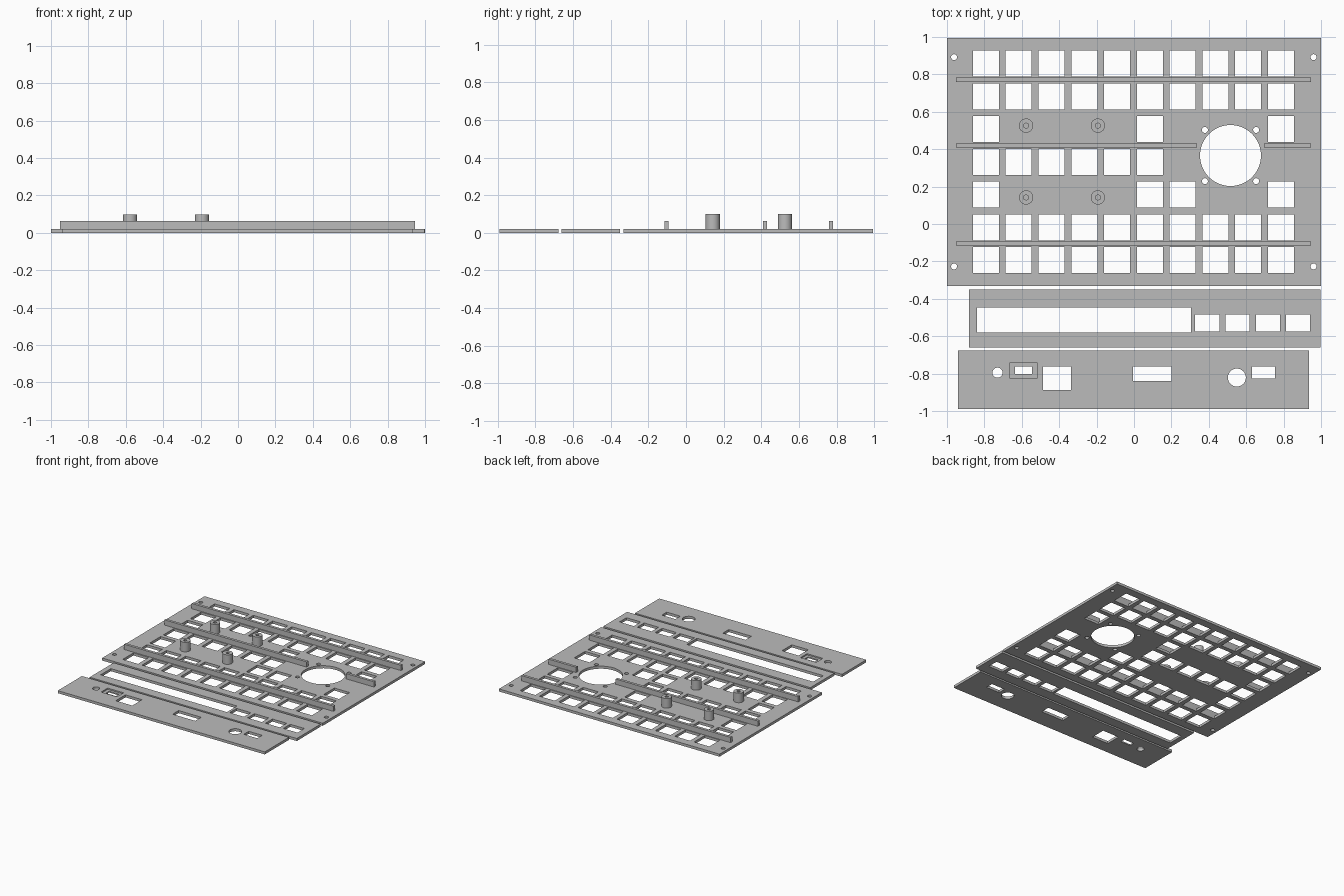
import bpy, bmesh, math

if "Cube" in bpy.data.objects:
    bpy.data.objects.remove(bpy.data.objects["Cube"])

T = 0.021          # sheet thickness
RIB_TOP = 0.064
POST_TOP = 0.099

grey = bpy.data.materials.new("plain grey")
grey.diffuse_color = (0.5, 0.5, 0.5, 1)
grey.use_nodes = True
grey.node_tree.nodes["Principled BSDF"].inputs["Base Color"].default_value = grey.diffuse_color


def rect(x0, x1, y0, y1):
    return [(x0, y0), (x1, y0), (x1, y1), (x0, y1)]


def circle(x, y, r, n=32):
    return [(x + r * math.cos(math.tau * i / n), y + r * math.sin(math.tau * i / n))
            for i in range(n)]


def sheet(name, outline, holes=(), z0=0.0, z1=T):
    """Extrude an outline with holes from z0 to z1."""
    bm = bmesh.new()
    for loop in [outline, *holes]:
        vs = [bm.verts.new((x, y, z0)) for x, y in loop]
        for a, b in zip(vs, vs[1:] + vs[:1]):
            bm.edges.new((a, b))
    bmesh.ops.triangle_fill(bm, edges=bm.edges[:], use_beauty=True, normal=(0, 0, 1))
    ext = bmesh.ops.extrude_face_region(bm, geom=bm.faces[:], use_keep_orig=True)
    top = [g for g in ext["geom"] if isinstance(g, bmesh.types.BMVert)]
    bmesh.ops.translate(bm, verts=top, vec=(0, 0, z1 - z0))
    bmesh.ops.recalc_face_normals(bm, faces=bm.faces[:])
    me = bpy.data.meshes.new(name)
    bm.to_mesh(me)
    bm.free()
    me.materials.append(grey)
    ob = bpy.data.objects.new(name, me)
    bpy.context.collection.objects.link(ob)
    bpy.ops.object.select_all(action='DESELECT')
    ob.select_set(True)
    bpy.context.view_layer.objects.active = ob
    bpy.ops.object.shade_smooth_by_angle(angle=math.radians(30))
    return ob


# Main plate: key openings on a regular grid, some positions left solid
PITCH, KEY = 0.1752, 0.139
full = range(10)
rows = [full, full, (0, 5, 9), range(6), (0, 5, 6, 9), full, full]
holes = []
for j, cols in enumerate(rows):
    y1 = 0.927 - PITCH * j
    for i in cols:
        x0 = -0.861 + PITCH * i
        holes.append(rect(x0, x0 + KEY, y1 - KEY, y1))

# Fan opening with its screw holes, and the corner screw holes
FX, FY = 0.516, 0.366
holes.append(circle(FX, FY, 0.163, 64))
holes += [circle(FX + sx * 0.137, FY + sy * 0.137, 0.016, 24)
          for sx in (-1, 1) for sy in (-1, 1)]
holes += [circle(x, y, 0.016, 24) for x in (-0.962, 0.96) for y in (-0.227, 0.892)]
sheet("main_plate", rect(-1, 1, -0.331, 0.994), holes)

# Stiffening ribs between the key rows
for name, x0, x1, y in [("back_rib", -0.952, 0.946, 0.771),
                        ("middle_rib_left", -0.952, 0.336, 0.419),
                        ("middle_rib_right", 0.695, 0.946, 0.419),
                        ("front_rib", -0.952, 0.946, -0.104)]:
    sheet(name, rect(x0, x1, y - 0.011, y + 0.011), z0=T, z1=RIB_TOP)

# Hollow board standoffs
for x in (-0.577, -0.193):
    for y in (0.142, 0.526):
        sheet("standoff", circle(x, y, 0.038), [circle(x, y, 0.014, 8)], T, POST_TOP)

# Front panel: long display slot and four button openings
slots = [rect(-0.84, 0.305, -0.579, -0.447)]
slots += [rect(x, x + 0.13, -0.574, -0.484) for x in (0.326, 0.488, 0.651, 0.812)]
sheet("front_panel", rect(-0.882, 0.996, -0.661, -0.351), slots)

# Rear panel: connector openings
pocket = rect(-0.663, -0.519, -0.826, -0.741)
sheet("rear_panel", rect(-0.941, 0.936, -0.99, -0.677), [
    circle(-0.73, -0.795, 0.027),
    pocket,
    rect(-0.487, -0.337, -0.888, -0.762),
    rect(-0.005, 0.2, -0.84, -0.762),
    circle(0.55, -0.821, 0.048),
    rect(0.63, 0.753, -0.826, -0.762),
])
# Thin ledge at the bottom of the recessed connector pocket
sheet("pocket_ledge", pocket, [rect(-0.636, -0.545, -0.803, -0.762)], 0, T / 2)
